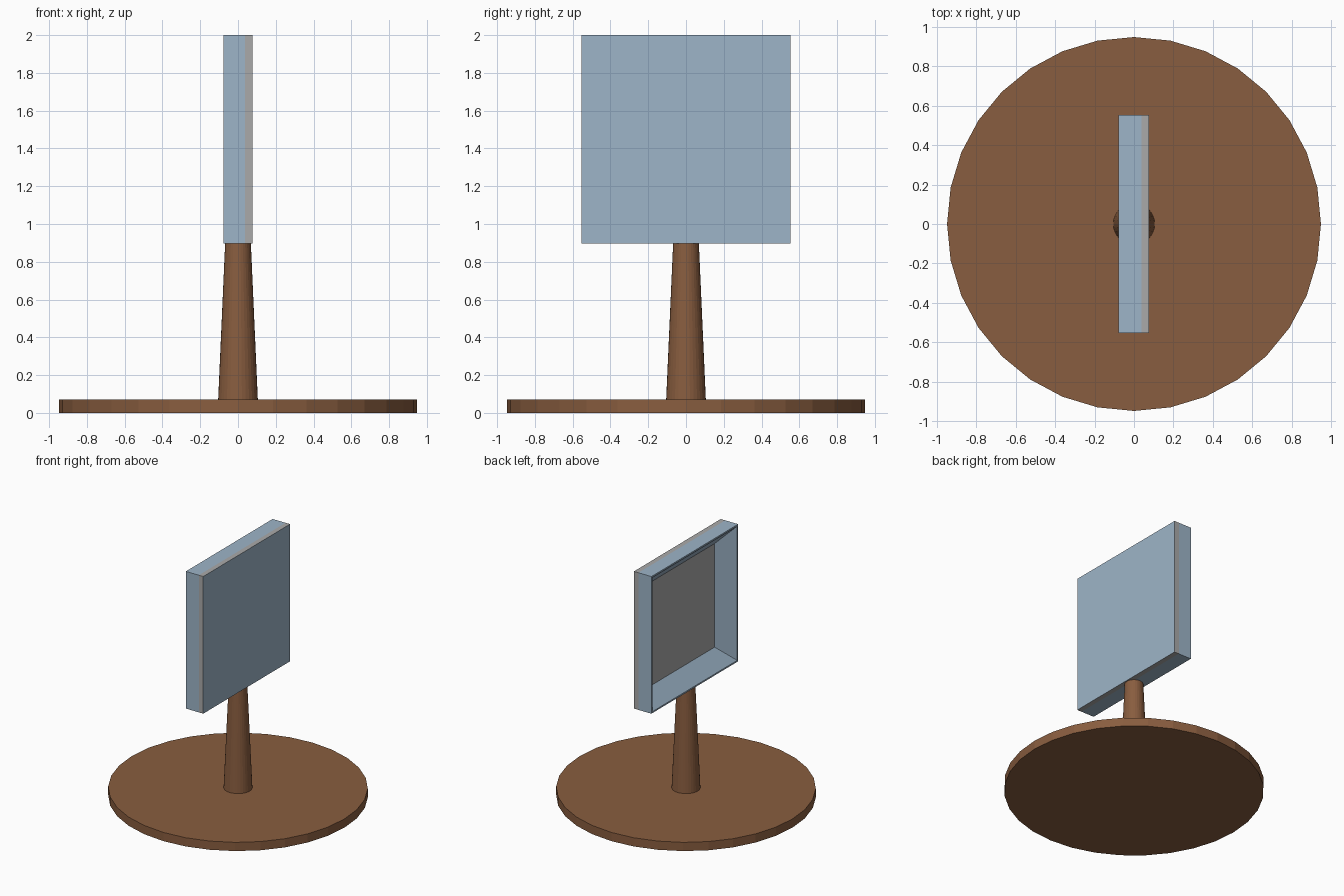
import bpy, bmesh
from mathutils import Matrix

if "Cube" in bpy.data.objects:
    bpy.data.objects.remove(bpy.data.objects["Cube"])


def material(name, rgb):
    m = bpy.data.materials.new(name)
    m.diffuse_color = (*rgb, 1)
    m.use_nodes = True
    m.node_tree.nodes["Principled BSDF"].inputs["Base Color"].default_value = m.diffuse_color
    return m


BROWN = material("brown", (0.25, 0.11, 0.05))
BLUE = material("pale_blue", (0.34, 0.46, 0.58))
GREY = material("grey", (0.4, 0.4, 0.4))


def finish(name, bm, *mats):
    bmesh.ops.recalc_face_normals(bm, faces=bm.faces)
    me = bpy.data.meshes.new(name)
    bm.to_mesh(me)
    bm.free()
    for m in mats:
        me.materials.append(m)
    ob = bpy.data.objects.new(name, me)
    bpy.context.collection.objects.link(ob)
    return ob


def cone(name, r1, r2, z1, z2):
    bm = bmesh.new()
    bmesh.ops.create_cone(bm, cap_ends=True, segments=32, radius1=r1, radius2=r2, depth=z2 - z1,
                          matrix=Matrix.Translation((0, 0, (z1 + z2) / 2)))
    return finish(name, bm, BROWN)


def square(bm, x, half):
    # square loop in the panel plane, centred on the panel
    return [bm.verts.new((x, sy * half, CZ + sz * half))
            for sy, sz in ((-1, -1), (1, -1), (1, 1), (-1, 1))]


def bridge(bm, a, b):
    for i in range(4):
        j = (i + 1) % 4
        bm.faces.new((a[i], a[j], b[j], b[i]))


# Stand
cone("base", 0.947, 0.947, 0, 0.07)
cone("post", 0.105, 0.068, 0.07, 0.9)

HALF, CZ = 0.552, 1.448
X_BACK, X_JOINT, X_FRONT = -0.078, 0.037, 0.077

# Frame with a funnel-shaped opening facing -x
bm = bmesh.new()
loops = [square(bm, X_BACK, HALF), square(bm, X_JOINT, HALF),
         square(bm, X_JOINT, HALF - 0.135), square(bm, X_BACK, HALF - 0.012)]
for k in range(4):
    bridge(bm, loops[k], loops[(k + 1) % 4])
finish("frame", bm, BLUE)

# Grey slab with a blue front face
bm = bmesh.new()
a, b = square(bm, X_JOINT, HALF), square(bm, X_FRONT, HALF)
bridge(bm, a, b)
bm.faces.new(a)
bm.faces.new(b).material_index = 1
finish("front_panel", bm, GREY, BLUE)
